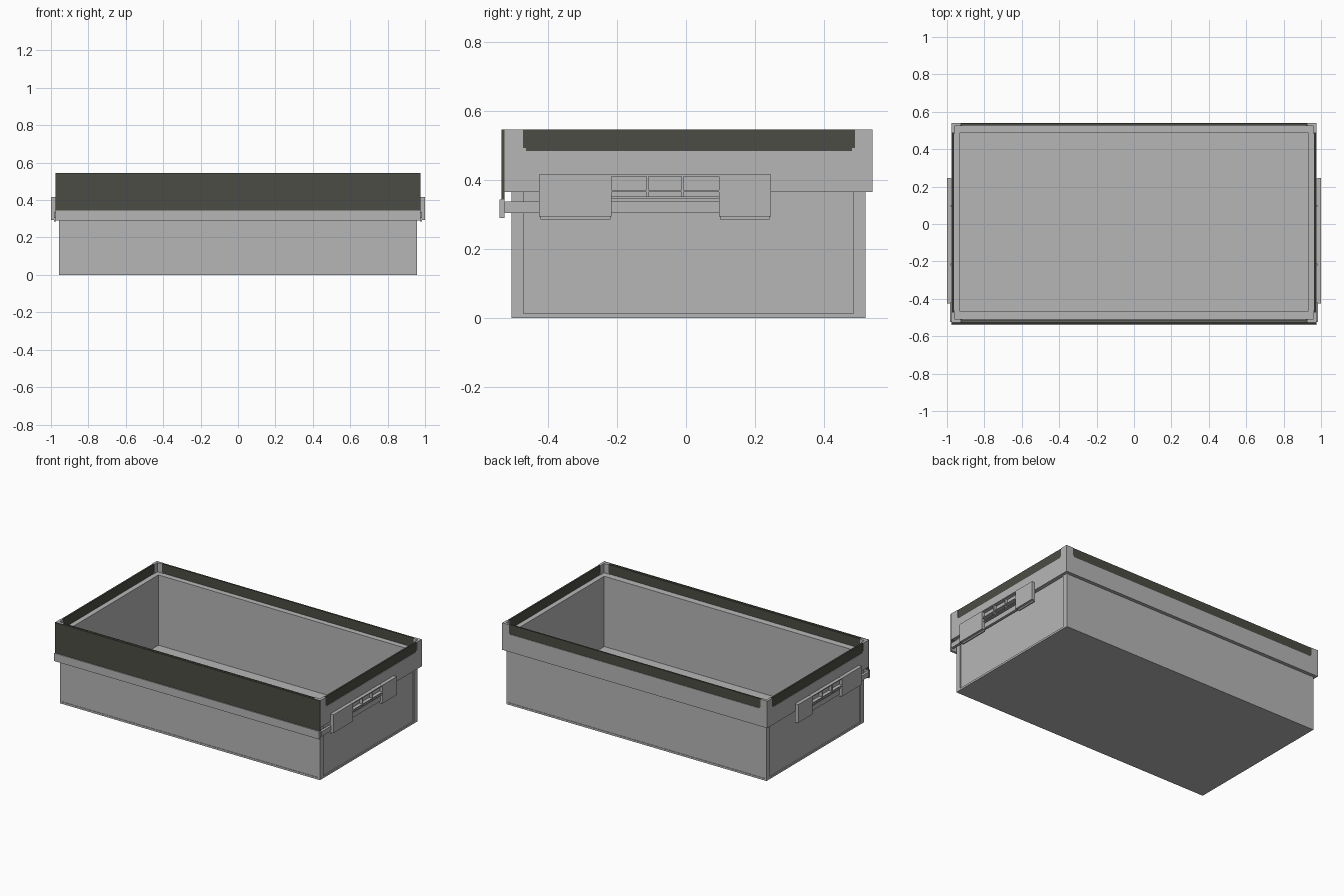
import bpy, bmesh

cube = bpy.data.objects.get("Cube")
if cube:
    bpy.data.objects.remove(cube, do_unlink=True)


def material(name, rgb):
    m = bpy.data.materials.new(name)
    m.use_nodes = True
    m.diffuse_color = (*rgb, 1)
    m.node_tree.nodes["Principled BSDF"].inputs["Base Color"].default_value = (*rgb, 1)
    return m


GREY = material("light grey", (0.47, 0.47, 0.47))
DARK = material("dark olive grey", (0.073, 0.073, 0.060))


def finish(name, bm, mat):
    bmesh.ops.recalc_face_normals(bm, faces=bm.faces)
    mesh = bpy.data.meshes.new(name)
    bm.to_mesh(mesh)
    bm.free()
    mesh.materials.append(mat)
    obj = bpy.data.objects.new(name, mesh)
    bpy.context.collection.objects.link(obj)
    return obj


def boxes(name, mat, *extents):
    """One object made of boxes given as x0, x1, y0, y1, z0, z1."""
    bm = bmesh.new()
    for x0, x1, y0, y1, z0, z1 in extents:
        verts = bmesh.ops.create_cube(bm, size=1)["verts"]
        for v in verts:
            v.co.x = x1 if v.co.x > 0 else x0
            v.co.y = y1 if v.co.y > 0 else y0
            v.co.z = z1 if v.co.z > 0 else z0
    return finish(name, bm, mat)


def mirrored(name, mat, *extents):
    """The same boxes on the left (+x) and right (-x) sides."""
    boxes("left_" + name, mat, *extents)
    boxes("right_" + name, mat,
          *[(-b[1], -b[0], *b[2:]) for b in extents])


# Main dimensions
RIM_X, RIM_F, RIM_B = 0.977, -0.525, 0.54      # outer collar
BODY_X, BODY_F, BODY_B = 0.951, -0.505, 0.52   # lower walls
IN_X, IN_F, IN_B = 0.93, -0.467, 0.49          # cavity
LEDGE, TOP, THICK = 0.483, 0.545, 0.017

# Tray: rectangular loops from underside, up the outside, down the inside
loops = [
    (0.958, BODY_F, BODY_B, 0), (0.958, BODY_F, BODY_B, 0.013),
    (BODY_X, BODY_F + 0.003, BODY_B - 0.003, 0.013),
    (BODY_X, BODY_F + 0.003, BODY_B - 0.003, 0.365),
    (RIM_X, RIM_F, RIM_B, 0.365), (RIM_X, RIM_F, RIM_B, LEDGE),
    (IN_X, IN_F, IN_B, LEDGE), (IN_X, IN_F, IN_B, 0.015),
]
bm = bmesh.new()
rings = [[bm.verts.new(p) for p in
          ((-x, f, z), (x, f, z), (x, b, z), (-x, b, z))]
         for x, f, b, z in loops]
for low, high in zip(rings, rings[1:]):
    for i in range(4):
        j = (i + 1) % 4
        bm.faces.new((low[i], low[j], high[j], high[i]))
bm.faces.new(rings[0])
bm.faces.new(rings[-1])
finish("tray", bm, GREY)

# Raised vertical strips at the ends of the short walls
mirrored("wall_strips", GREY,
         (0.945, 0.958, BODY_F, IN_F - 0.003, 0.013, 0.365),
         (0.945, 0.958, IN_B - 0.005, BODY_B, 0.013, 0.365))

# L-shaped corner posts with a small foot on each leg
END_X, FOOT = 0.928, 0.009
for end, out, inner, d in (("front", RIM_F, -0.472, 1), ("back", RIM_B, IN_B, -1)):
    def span(a, b):
        return min(a, b), max(a, b)
    mirrored(end + "_corner_post", GREY,
             (RIM_X - THICK, RIM_X, *span(out, inner), LEDGE, TOP),
             (END_X, RIM_X - THICK, *span(out, out + d * THICK), LEDGE, TOP),
             (RIM_X - THICK, RIM_X, *span(inner, inner + d * FOOT), LEDGE, LEDGE + FOOT),
             (END_X - FOOT, END_X, *span(out, out + d * THICK), LEDGE, LEDGE + FOOT))

# Dark rim panels between the posts
SET = 0.003
mid = LEDGE + FOOT
mirrored("rim_panel", DARK,
         (RIM_X - THICK + SET, RIM_X - SET, -0.472, IN_B, mid, TOP),
         (RIM_X - THICK + SET, RIM_X - SET, -0.472 + FOOT, IN_B - FOOT, LEDGE, mid))
for name, y0, y1 in (("front_rim_panel", RIM_F + SET, RIM_F + THICK - SET),
                     ("back_rim_panel", RIM_B - THICK + SET, RIM_B - SET)):
    boxes(name, DARK,
          (-END_X, END_X, y0, y1, mid, TOP),
          (FOOT - END_X, END_X - FOOT, y0, y1, LEDGE, mid))

# Dark front plate and the rail hanging under it
boxes("front_plate", DARK, (-RIM_X, RIM_X, -0.534, RIM_F, 0.343, TOP))
boxes("front_rail", GREY, (-RIM_X, RIM_X, -0.54, RIM_F, 0.29, 0.343))

# Side arms running from the rail back to the handles
mirrored("rail_arm", GREY, (0.966, 0.983, RIM_F, 0.1, 0.304, 0.337))

# Handle plates with a lip at the bottom edge
for name, y0, y1 in (("front_handle_plate", -0.425, -0.215),
                     ("back_handle_plate", 0.095, 0.246)):
    mirrored(name, GREY,
             (0.982, 1.0, y0, y1, 0.294, 0.416),
             (0.974, 0.984, y0 + 0.004, y1 - 0.004, 0.285, 0.416))

# Ribbed grip between the plates
ribs = [(0.97, 0.998, y - 0.003, y + 0.003, 0.35, 0.413) for y in (-0.112, -0.01)]
bars = [(0.97, 1.0, -0.215, 0.095, z, z + 0.006) for z in (0.41, 0.364)]
mirrored("handle_grip", GREY, *ribs, *bars,
         (0.97, 0.99, -0.215, 0.095, 0.345, 0.351))
